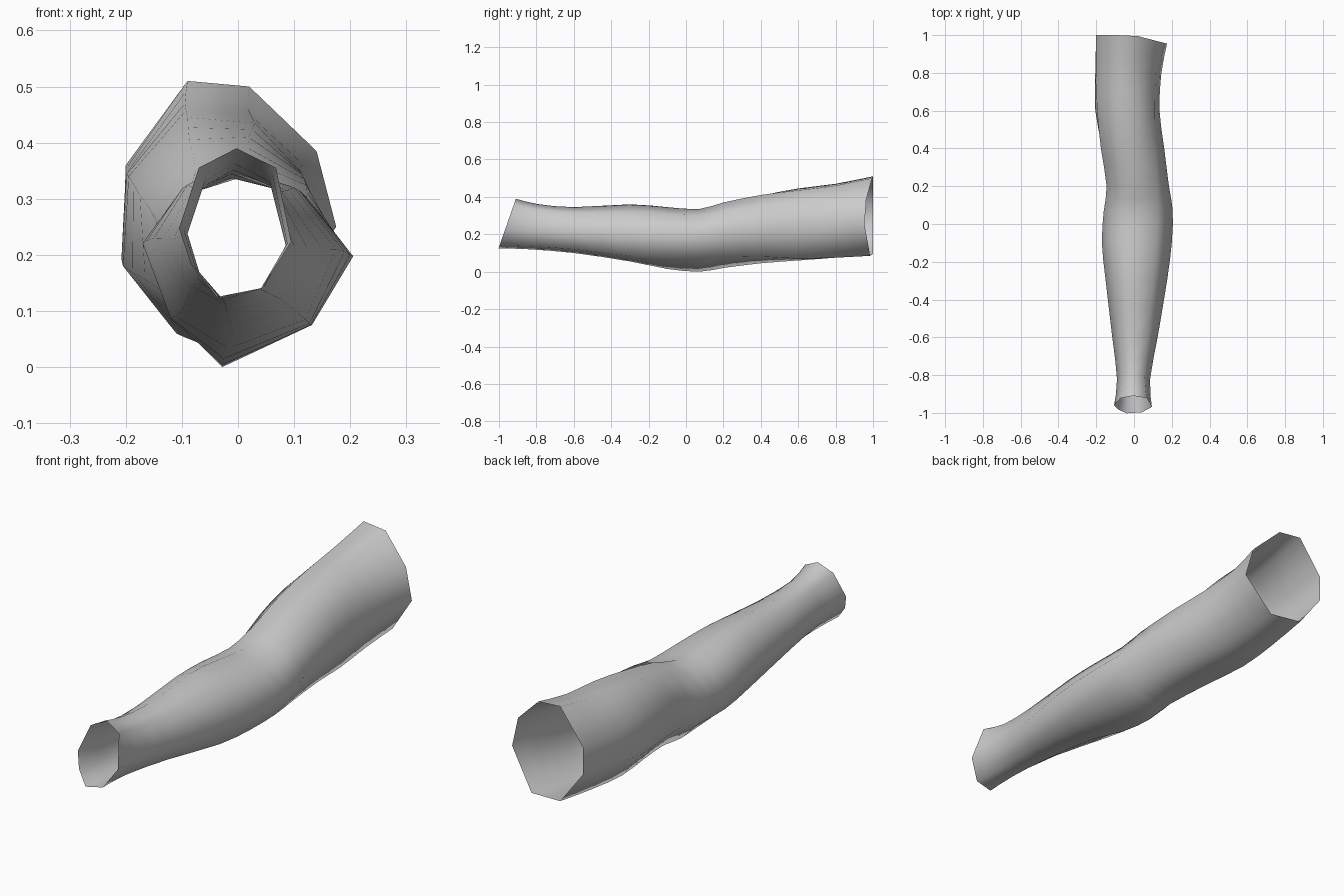
import bpy

# Remove the default cube only
default = bpy.data.objects.get("Cube")
if default:
    bpy.data.objects.remove(default, do_unlink=True)

# Eight-sided outlines (x, z), clockwise from the top as seen from the front
CUFF = [(0, .39), (.07, .355), (.095, .22), (.04, .14),
        (-.04, .125), (-.085, .185), (-.105, .245), (-.07, .355)]
LOWER = [(-.02, .36), (.1, .32), (.175, .21), (.12, .085),
         (-.01, .055), (-.1, .1), (-.15, .23), (-.09, .325)]
BEND = [(-.01, .335), (.12, .305), (.205, .2), (.13, .08),
        (-.03, 0), (-.12, .09), (-.165, .22), (-.1, .305)]
UPPER = [(.03, .435), (.11, .35), (.135, .22), (.08, .07),
         (-.11, .06), (-.205, .18), (-.195, .34), (-.09, .445)]
OPENING = [(.02, .5), (.14, .385), (.175, .25), (.06, .085),
           (-.09, .095), (-.2, .24), (-.2, .36), (-.09, .51)]

# Where along the tube each outline applies
OUTLINES = [(-1, CUFF), (-.3, LOWER), (.05, BEND), (.6, UPPER), (1, OPENING)]

# Stations along the tube: y, lowest x, highest x, lowest z, highest z
STATIONS = [
    (-.955, -.105, .095, .125, .39),
    (-.82, -.09, .085, .12, .362),
    (-.6, -.115, .125, .1, .345),
    (-.3, -.15, .175, .055, .36),
    (-.1, -.17, .2, .015, .345),
    (.07, -.16, .205, 0, .335),
    (.2, -.145, .185, .02, .37),
    (.4, -.175, .16, .045, .41),
    (.6, -.205, .135, .06, .445),
    (.8, -.205, .145, .075, .47),
    (1, -.2, .175, .085, .51),
]


def normalise(outline):
    """Scale an outline to the unit square."""
    xs, zs = zip(*outline)
    width, height = max(xs) - min(xs), max(zs) - min(zs)
    return [((x - min(xs)) / width, (z - min(zs)) / height) for x, z in outline]


def outline_at(y):
    """Blend the two outlines on either side of y."""
    for (start, first), (end, second) in zip(OUTLINES, OUTLINES[1:]):
        if y <= end:
            amount = (y - start) / (end - start)
            return [[a + (b - a) * amount for a, b in zip(p, q)]
                    for p, q in zip(first, second)]


def make_ring(y, left, right, low, high):
    """Fit the outline at y to the bounds of one station."""
    return [(left + (right - left) * u, y, low + (high - low) * v)
            for u, v in normalise(outline_at(y))]


def add_midrings(rings):
    """Insert a smoothly curved ring between every two rings."""
    result = [rings[0]]
    for i in range(len(rings) - 1):
        near, far = rings[i], rings[i + 1]
        before = rings[max(i - 1, 0)]
        after = rings[min(i + 2, len(rings) - 1)]
        middle = []
        for a, b, c, d in zip(before, near, far, after):
            middle.append([(9 * (q + r) - p - s) / 16
                           for p, q, r, s in zip(a, b, c, d)])
        result += [middle, far]
    return result


def make_material(name, colour):
    material = bpy.data.materials.new(name)
    material.use_nodes = True
    material.diffuse_color = colour
    shader = material.node_tree.nodes["Principled BSDF"]
    shader.inputs["Base Color"].default_value = colour
    return material


# Build the rings
rings = [make_ring(*station) for station in STATIONS]

# Slant the narrow end, and lean the rim of the wide end
rings[0] = [(x, y + .35 * (z - .26), z) for x, y, z in rings[0]]
rings[1] = [(x, y + .2 * (z - .24), z) for x, y, z in rings[1]]
rings[-1] = [(x, y - .26 * max(x, 0), z) for x, y, z in rings[-1]]
rings = add_midrings(rings)

# Bridge the rings into one open tube
sides = len(CUFF)
vertices = [point for ring in rings for point in ring]
faces = []
for row in range(len(rings) - 1):
    start, after = row * sides, (row + 1) * sides
    for side in range(sides):
        following = (side + 1) % sides
        faces.append((start + side, start + following,
                      after + following, after + side))

mesh = bpy.data.meshes.new("limb_sleeve")
mesh.from_pydata(vertices, [], faces)
mesh.materials.append(make_material("light grey", (.6, .6, .6, 1)))
for polygon in mesh.polygons:
    polygon.use_smooth = True
mesh.update()

sleeve = bpy.data.objects.new("limb_sleeve", mesh)
bpy.context.scene.collection.objects.link(sleeve)
